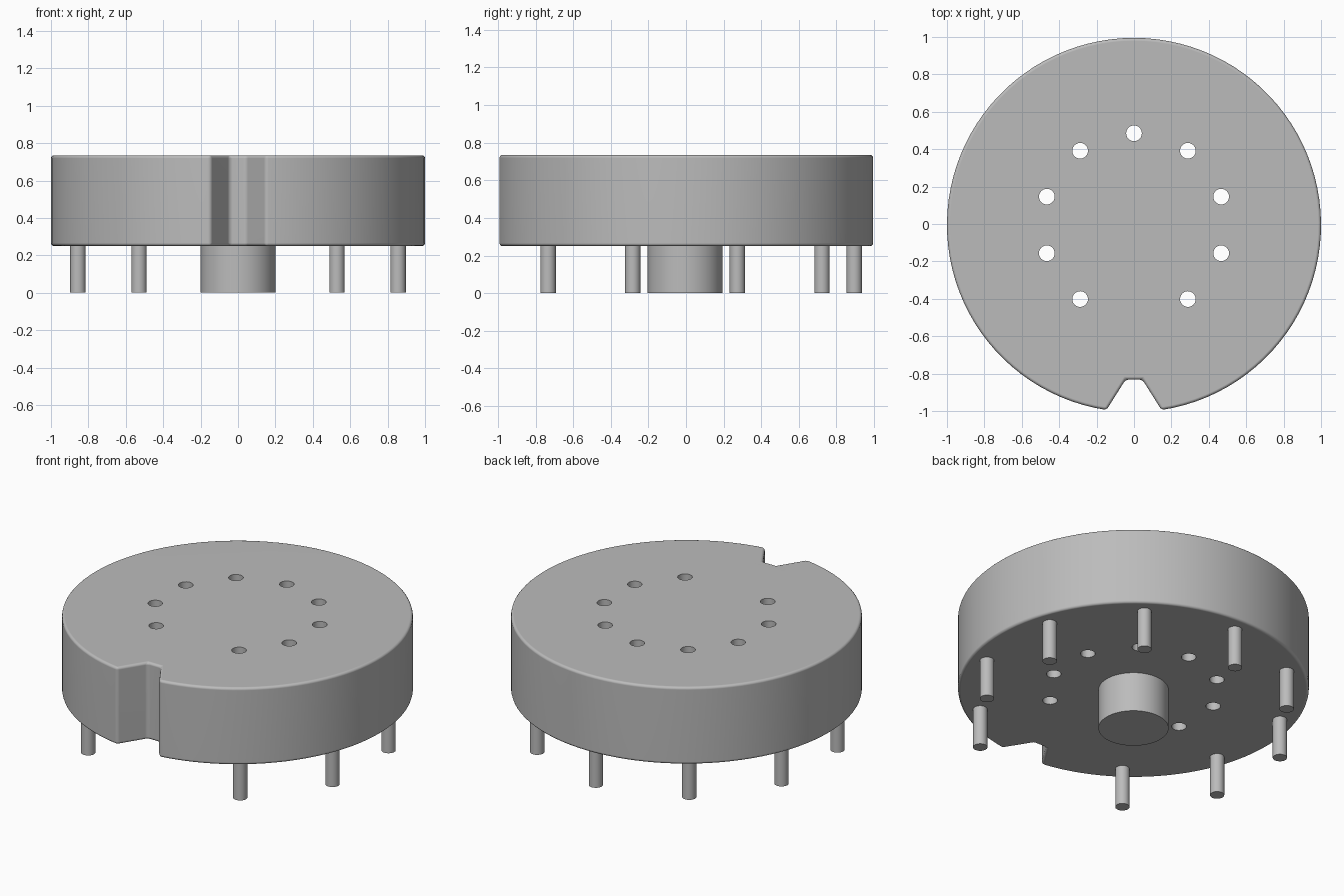
import bpy
import bmesh
from math import radians, asin, pi, sin, cos

if "Cube" in bpy.data.objects:
    bpy.data.objects.remove(bpy.data.objects["Cube"], do_unlink=True)

CENTRE_Y = -0.005          # the notch shortens the disc at the front
BASE_Z, TOP_Z = 0.25, 0.735
PIN_ANGLES = [radians(-54 + 36 * i) for i in range(9)]   # ten places, front one empty

grey = bpy.data.materials.new("plain grey")
grey.use_nodes = True
grey.diffuse_color = (0.5, 0.5, 0.5, 1)
grey.node_tree.nodes["Principled BSDF"].inputs["Base Color"].default_value = (0.5, 0.5, 0.5, 1)


def make_object(name, bm):
    bmesh.ops.recalc_face_normals(bm, faces=bm.faces[:])
    mesh = bpy.data.meshes.new(name)
    bm.to_mesh(mesh)
    bm.free()
    mesh.materials.append(grey)
    obj = bpy.data.objects.new(name, mesh)
    bpy.context.collection.objects.link(obj)
    return obj


def activate(obj):
    bpy.ops.object.select_all(action="DESELECT")
    obj.select_set(True)
    bpy.context.view_layer.objects.active = obj


def smooth(obj):
    activate(obj)
    bpy.ops.object.shade_smooth_by_angle(angle=radians(35))


def add_rod(bm, x, y, z0, z1, radius, sides):
    made = bmesh.ops.create_cone(bm, cap_ends=True, segments=sides,
                                 radius1=radius, radius2=radius, depth=z1 - z0)
    bmesh.ops.translate(bm, verts=made["verts"], vec=(x, y + CENTRE_Y, (z0 + z1) / 2))


# Disc outline with a tapered notch at the front
half_gap = asin(0.147)
steps = 96
outline = []
for i in range(steps + 1):
    a = -pi / 2 + half_gap + (2 * pi - 2 * half_gap) * i / steps
    outline.append((cos(a), sin(a) + CENTRE_Y))
outline += [(-0.045, -0.832), (0.045, -0.832)]

bm = bmesh.new()
base = bm.faces.new([bm.verts.new((x, y, BASE_Z)) for x, y in outline])
side = bmesh.ops.extrude_face_region(bm, geom=[base], use_keep_orig=True)
bmesh.ops.translate(bm, vec=(0, 0, TOP_Z - BASE_Z),
                    verts=[g for g in side["geom"] if isinstance(g, bmesh.types.BMVert)])
body = make_object("socket_body", bm)

# Rounded rim
rim = body.modifiers.new("rounded rim", "BEVEL")
rim.width = 0.016
rim.segments = 3
rim.limit_method = "ANGLE"
rim.angle_limit = radians(30)

# Ring of through holes
bm = bmesh.new()
for a in PIN_ANGLES:
    add_rod(bm, 0.49 * cos(a), 0.49 * sin(a), BASE_Z - 0.1, TOP_Z + 0.1, 0.042, 24)
cutter = make_object("hole_cutter", bm)
cutter.hide_render = True
holes = body.modifiers.new("holes", "BOOLEAN")
holes.operation = "DIFFERENCE"
holes.solver = "EXACT"
holes.object = cutter

activate(body)
for name in [m.name for m in body.modifiers]:
    bpy.ops.object.modifier_apply(modifier=name)
bpy.data.objects.remove(cutter, do_unlink=True)
smooth(body)
flat = body.modifiers.new("flat caps", "WEIGHTED_NORMAL")
flat.keep_sharp = True

# Central post under the disc
bm = bmesh.new()
add_rod(bm, 0, 0, 0, BASE_Z + 0.01, 0.2, 64)
smooth(make_object("centre_post", bm))

# Contact pins
for i, a in enumerate(PIN_ANGLES):
    bm = bmesh.new()
    add_rod(bm, 0.9 * cos(a), 0.9 * sin(a), 0, BASE_Z + 0.01, 0.041, 24)
    smooth(make_object(f"contact_pin_{i + 1}", bm))
